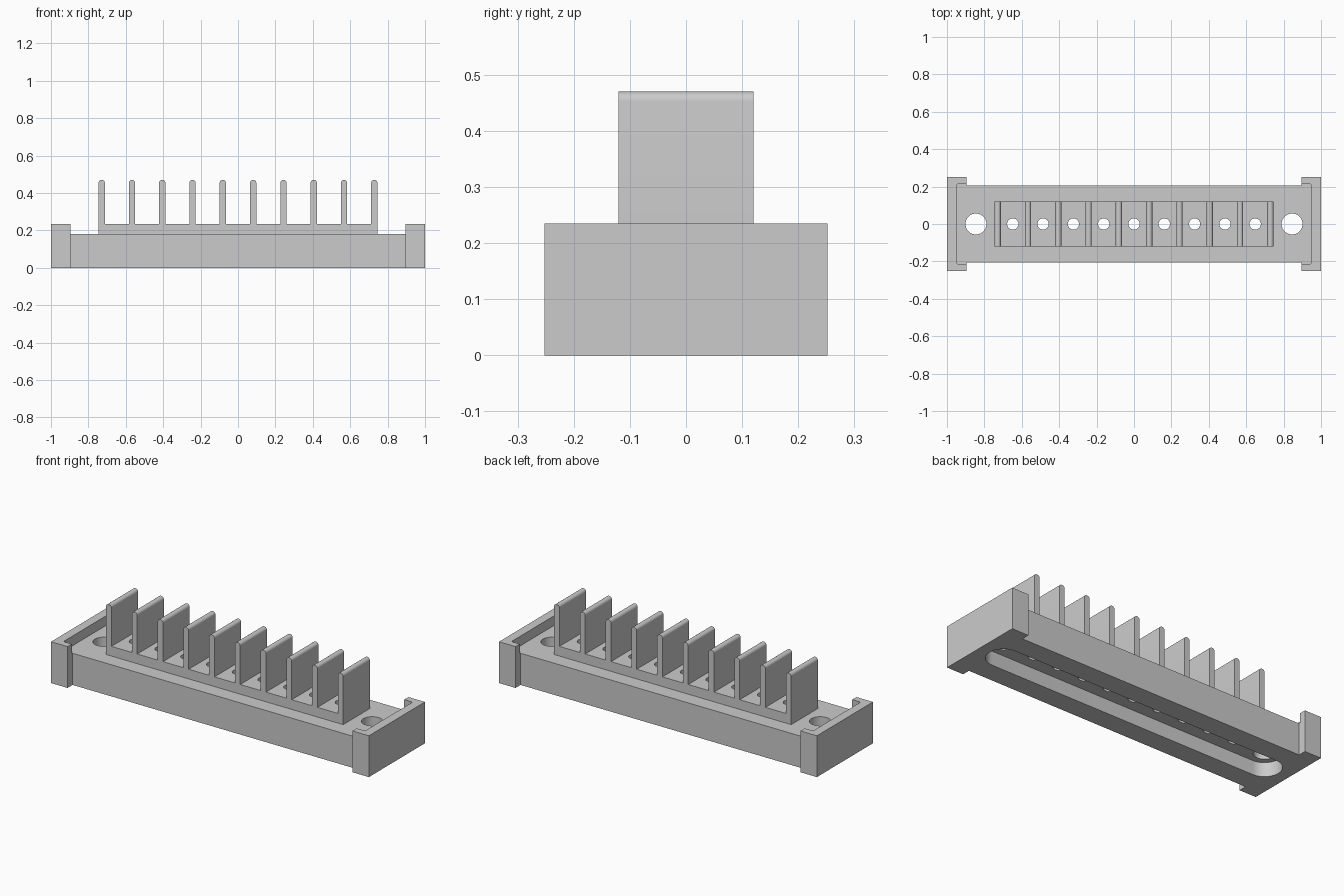
import bpy, bmesh, math
from mathutils import Vector, Matrix

if "Cube" in bpy.data.objects:
    bpy.data.objects.remove(bpy.data.objects["Cube"])

grey = bpy.data.materials.new("Light grey plastic")
grey.use_nodes = True
colour = (0.6, 0.6, 0.6, 1)
grey.diffuse_color = colour
grey.node_tree.nodes["Principled BSDF"].inputs["Base Color"].default_value = colour


def prism(name, outline, low, high, upright=False):
    """Extrude an outline along z, or along y when upright."""
    bm = bmesh.new()
    face = bm.faces.new([bm.verts.new((a, b, low)) for a, b in outline])
    top = bmesh.ops.extrude_face_region(bm, geom=[face])["geom"]
    bmesh.ops.translate(bm, vec=(0, 0, high - low),
                        verts=[v for v in top if isinstance(v, bmesh.types.BMVert)])
    if upright:
        bmesh.ops.rotate(bm, matrix=Matrix.Rotation(math.pi / 2, 3, "X"), verts=bm.verts)
    bmesh.ops.recalc_face_normals(bm, faces=bm.faces)
    mesh = bpy.data.meshes.new(name)
    bm.to_mesh(mesh)
    bm.free()
    mesh.materials.append(grey)
    obj = bpy.data.objects.new(name, mesh)
    bpy.context.collection.objects.link(obj)
    return obj


def arc(x, y, r, start, end, steps):
    """Points along an arc, with angles in degrees."""
    angles = [math.radians(start + (end - start) * i / steps) for i in range(steps + 1)]
    return [(x + r * math.cos(a), y + r * math.sin(a)) for a in angles]


def rect(x0, x1, y):
    return [(x0, -y), (x1, -y), (x1, y), (x0, y)]


def circle(x, r):
    return arc(x, 0, r, 0, 360, 40)[:-1]


def combine(target, others, operation):
    """Boolean the other solids into the target and discard them."""
    bpy.context.view_layer.objects.active = target
    for other in others:
        mod = target.modifiers.new("Boolean", "BOOLEAN")
        mod.operation, mod.solver, mod.object = operation, "EXACT", other
        bpy.ops.object.modifier_apply(modifier=mod.name)
        bpy.data.objects.remove(other)


HOLE_X = 0.845
FLOOR, RIM, TOP = 0.18, 0.235, 0.47
PITCH, FINS, HALF = 0.162, 10, 0.017
fin_x = [(i - (FINS - 1) / 2) * PITCH for i in range(FINS)]

# Base bar with raised, U-shaped end caps
base = prism("base", rect(-0.95, 0.95, 0.207), 0, FLOOR)
caps = [prism("end_cap", rect(min(s, s * 0.896), max(s, s * 0.896), 0.252), 0, RIM)
        for s in (-1, 1)]
combine(base, caps, "UNION")
pocket = [p for sx, sy, a in ((1, 1, 0), (-1, 1, 90), (-1, -1, 180), (1, -1, 270))
          for p in arc(sx * 0.938, sy * 0.203, 0.011, a, a + 90, 4)]
slot = arc(HOLE_X, 0, 0.09, -90, 90, 24) + arc(-HOLE_X, 0, 0.09, 90, 270, 24)
cuts = [prism("pocket_cutter", pocket, FLOOR, 0.4),
        prism("slot_cutter", slot, -0.1, 0.08)]
cuts += [prism("mount_hole_cutter", circle(s * HOLE_X, 0.056), -0.1, 0.4) for s in (-1, 1)]


def pin_cutters():
    return [prism("pin_hole_cutter", circle(x + PITCH / 2, 0.03), -0.1, 0.6)
            for x in fin_x[:-1]]


combine(base, cuts + pin_cutters(), "DIFFERENCE")

# Terminal block with round-topped divider fins, drawn as one comb profile
edge = fin_x[-1] + HALF
comb = [(-edge, FLOOR), (edge, FLOOR)]
for x in reversed(fin_x):
    if x != fin_x[-1]:
        comb.append((x + HALF, RIM))
    comb += arc(x, TOP - HALF, HALF, 0, 180, 12)
    if x != fin_x[0]:
        comb.append((x - HALF, RIM))
block = prism("terminal_block", comb, -0.12, 0.12, upright=True)
combine(block, pin_cutters(), "DIFFERENCE")

# Smooth the round surfaces, keep the corners sharp
bpy.ops.object.select_all(action="DESELECT")
for obj in (base, block):
    obj.select_set(True)
bpy.context.view_layer.objects.active = base
bpy.ops.object.shade_smooth_by_angle(angle=math.radians(30))
